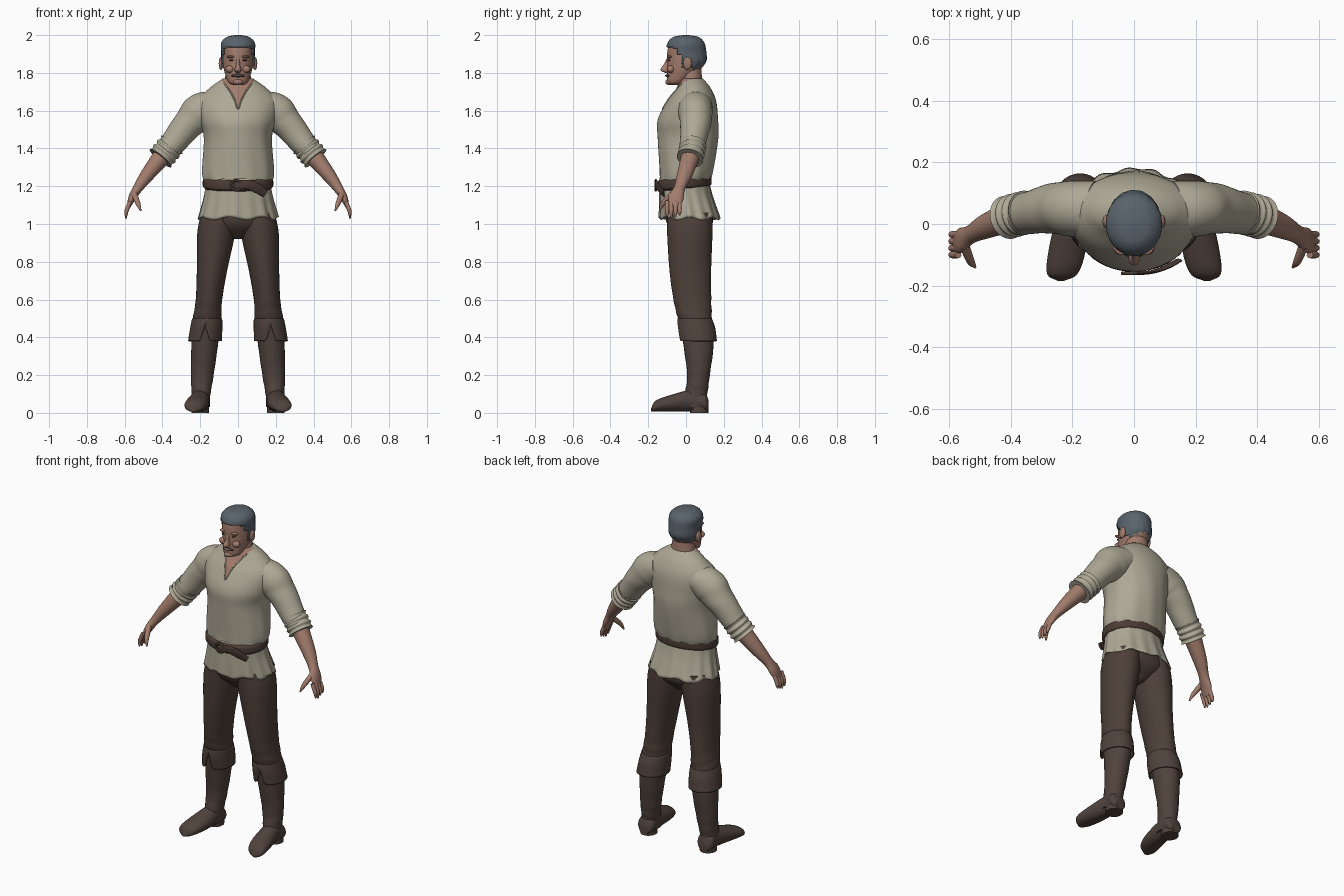
import bpy, bmesh
from math import sin, cos, exp, pi, radians
from mathutils import Vector
from mathutils.bvhtree import BVHTree

default_cube = bpy.data.objects.get("Cube")
if default_cube:
    bpy.data.objects.remove(default_cube, do_unlink=True)


def material(name, red, green, blue):
    colour = (red, green, blue, 1)
    mat = bpy.data.materials.new(name)
    mat.use_nodes = True
    mat.diffuse_color = colour
    shader = mat.node_tree.nodes["Principled BSDF"]
    shader.inputs["Base Color"].default_value = colour
    shader.inputs["Roughness"].default_value = .8
    return mat


linen = material("linen", .42, .39, .3)
cloth = material("brown_cloth", .075, .05, .04)
boot_leather = material("boot_leather", .08, .055, .045)
belt_leather = material("belt_leather", .07, .045, .035)
skin = material("skin", .36, .2, .15)
grey_hair = material("grey_hair", .1, .125, .15)
teeth_white = material("teeth_white", .5, .45, .4)
dark_brown = material("dark_brown", .07, .04, .035)


def finish(name, bm, materials):
    bmesh.ops.recalc_face_normals(bm, faces=bm.faces)
    mesh = bpy.data.meshes.new(name)
    bm.to_mesh(mesh)
    bm.free()
    for mat in materials:
        mesh.materials.append(mat)
    mesh.shade_smooth()
    mesh.set_sharp_from_angle(angle=radians(50))
    obj = bpy.data.objects.new(name, mesh)
    bpy.context.collection.objects.link(obj)
    return obj


def spline(stations, steps=8):
    """Smooth curve through stations of (x, y, z, radius_u, radius_v)."""
    points = [Vector(station) for station in stations]
    before = points[0] * 2 - points[1]
    after = points[-1] * 2 - points[-2]
    points = [before] + points + [after]
    curve = []
    for a, b, c, d in zip(points, points[1:], points[2:], points[3:]):
        for step in range(steps):
            t = step / steps
            bend = (c - a) * t + (a * 2 - b * 5 + c * 4 - d) * t * t
            curve.append(b + (bend + (b * 3 - a - c * 3 + d) * t ** 3) / 2)
    return curve + [points[-2]]


def loft(name, stations, mat, axis=None, side=1, sides=48, ripple=None,
         closed=True, floor=0, paint=None, keep=None):
    """Skin oval rings along the stations; they face the axis or follow the path."""
    curve = spline(stations)
    last = len(curve) - 1
    across, depth, up = Vector((1, 0, 0)), Vector((0, 1, 0)), Vector((0, 0, 1))
    bm = bmesh.new()
    rings = []
    for i, point in enumerate(curve):
        u, v = across, (depth if axis == "z" else up)
        if not axis:
            ahead = Vector(curve[min(i + 1, last)][:3])
            along = (ahead - Vector(curve[max(i - 1, 0)][:3])).normalized()
            v = (depth - along * along.y).normalized()
            u = v.cross(along)
        ring = []
        for k in range(sides):
            angle = 2 * pi * k / sides
            scale, lift = ripple(angle, i / last) if ripple else (1, 0)
            spoke = u * cos(angle) * point[3] + v * sin(angle) * point[4]
            co = Vector(point[:3]) + spoke * scale
            ring.append(bm.verts.new((co.x * side, co.y, max(co.z + lift, floor))))
        rings.append(ring)
    for low, high in zip(rings, rings[1:]):
        for k in range(sides):
            bm.faces.new((low[k - 1], low[k], high[k], high[k - 1]))
    if closed:
        bm.faces.new(rings[0])
        bm.faces.new(rings[-1])
    if keep:
        unwanted = [f for f in bm.faces if not keep(f.calc_center_median())]
        bmesh.ops.delete(bm, geom=unwanted, context="FACES")
    materials = [mat]
    if paint:
        materials.append(paint[0])
        for face in bm.faces:
            face.material_index = int(paint[1](face.calc_center_median()))
    return finish(name, bm, materials)


def ball(name, location, size, mat):
    bm = bmesh.new()
    bmesh.ops.create_uvsphere(bm, u_segments=24, v_segments=12, radius=1)
    bmesh.ops.scale(bm, vec=size, verts=bm.verts)
    bmesh.ops.translate(bm, vec=location, verts=bm.verts)
    return finish(name, bm, [mat])


def thicken(obj):
    obj.modifiers.new("thickness", "SOLIDIFY").thickness = .008


def centred(rows):
    return [(0, *row) for row in rows]


def arm(rows):
    """Rows of (x, z, radii); the arm swings forward as it goes out."""
    return [(x, .05 - max(x - .24, 0) ** 2, z, *radii) for x, z, *radii in rows]


def leg(rows):
    """Rows of (z, radii); the leg spreads outward and the calf sits back."""
    return [(.2 - .09 * z ** 1.3, .02 + .05 * exp(-((z - .28) / .28) ** 2), z, *radii)
            for z, *radii in rows]


# Shirt body with an open slit at the neck
def neck_width(z):
    return .006 + .08 * (max(z - 1.61, 0) / .15) ** 1.6


def in_neckline(co):
    return co.z > 1.61 and co.y < .03 and abs(co.x) < neck_width(co.z)


def waist_folds(angle, t):
    return 1 + .014 * (1 - t) ** 2 * cos(11 * angle + 7 * t), 0


shirt = loft("shirt_body", centred([
    (-.01, 1.21, .17, .13), (0, 1.27, .19, .14), (.01, 1.45, .18, .16),
    (.01, 1.55, .2, .16), (.03, 1.65, .21, .13), (.04, 1.72, .15, .09),
    (.03, 1.77, .08, .06)]), linen, "z", sides=112, ripple=waist_folds,
    paint=(skin, in_neckline))

# Neckline trim laid on the shirt surface
surface = BVHTree.FromPolygons([v.co for v in shirt.data.vertices],
                               [p.vertices for p in shirt.data.polygons])
trim = []
for k in range(-9, 10):
    z = 1.61 + .015 * abs(k)
    x = neck_width(z) * ((k > 0) - (k < 0))
    hit = surface.ray_cast(Vector((x, -1, z)), Vector((0, 1, 0)))[0]
    if hit:
        trim.append((*hit, .004, .004))
loft("neckline_trim", trim, linen, sides=8)


# Shirt tail below the belt, with folds
def tail_folds(angle, t):
    folds = .025 * cos(15 * angle) + .014 * cos(8 * angle + 1)
    return 1 + t * folds, .008 * t * cos(7 * angle)


thicken(loft("shirt_tail", centred([
    (-.01, 1.24, .17, .13), (0, 1.15, .18, .14), (.02, 1.03, .21, .16)]),
    linen, "z", sides=112, ripple=tail_folds, closed=False))

# Belt, buckle and hanging belt end
belt_rows = []
for k in range(-3, 4):
    bulge = .015 * (1 - (k / 3) ** 4)
    belt_rows.append((-.01, 1.215 + .01 * k, .172 + bulge, .13 + bulge))
loft("belt", centred(belt_rows), belt_leather, "z",
     ripple=lambda angle, t: (1, .012 * sin(angle)))
loft("belt_end", [(-.02, -.16, 1.2, .02, .006), (.05, -.157, 1.21, .024, .006),
                  (.1, -.142, 1.19, .026, .006), (.145, -.118, 1.16, .02, .006)],
     belt_leather)
bpy.ops.mesh.primitive_torus_add(major_radius=.027, minor_radius=.006,
                                 location=(-.01, -.16, 1.205), rotation=(pi / 2, 0, 0))
buckle = bpy.context.object
buckle.name = "buckle"
buckle.data.materials.append(belt_leather)
buckle.data.shade_smooth()

# Trouser seat
loft("trouser_seat", centred([(.01, 1.1, .17, .12), (.02, 1, .18, .12),
                              (.02, .92, .03, .05)]), cloth, "z")

# Neck, head and hair; the hair is a shell grown from the skull
loft("neck", centred([(.03, 1.69, .08, .06), (.02, 1.84, .06, .06)]), skin, "z")
skull = [(-.06, 1.735, .02, .02), (-.05, 1.75, .05, .05), (-.02, 1.8, .07, .08),
         (0, 1.85, .08, .1), (0, 1.9, .08, .1), (0, 1.95, .08, .09),
         (0, 1.98, .05, .06), (0, 1.99, .01, .01)]
loft("head", centred(skull), skin, "z")


def has_hair(co):
    edge = .04 if co.z < 1.83 else -.02 if co.z < 1.9 else -.045
    return co.z > 1.937 - .06 * abs(co.x) or co.y > edge


def combed(angle, t):
    return 1 + .012 * cos(17 * angle + 12 * t) * (1 - t), 0


thicken(loft("hair", centred([(y, z + .01, rx + .009, ry + .007)
                              for y, z, rx, ry in skull[2:]]),
             grey_hair, "z", sides=96, ripple=combed, keep=has_hair))

# Middle of the face
loft("nose", centred([(-.1, 1.8, .01, .01), (-.11, 1.815, .018, .025),
                      (-.1, 1.845, .01, .018), (-.09, 1.88, .01, .01)]), skin, "z")
ball("chin", (0, -.088, 1.752), (.028, .022, .017), skin)
ball("lips", (0, -.09, 1.785), (.035, .02, .01), dark_brown)
ball("teeth", (0, -.09, 1.786), (.03, .022, .006), teeth_white)


# Creases in the clothes
def sleeve_creases(angle, t):
    return 1 + .02 * t * sin(22 * t + 2 * cos(angle)), 0


def knee_creases(angle, t):
    return 1 + .05 * max(t - .45, 0) * sin(50 * t + 2.5 * cos(angle + 1)), 0


def ankle_creases(angle, t):
    return 1 + .022 * t * sin(40 * t + 2 * cos(angle)), 0


def front_split(angle, t):
    return 1, .08 * t * max(0, 1 - abs(angle - 1.5 * pi) / .3)


for label, side in (("left_", 1), ("right_", -1)):
    # Sides of the face
    ball(label + "ear", (side * .09, .008, 1.85), (.012, .022, .034), skin)
    ball(label + "eye", (side * .033, -.09, 1.867), (.014, .007, .005), dark_brown)
    ball(label + "brow", (side * .036, -.087, 1.885), (.024, .014, .007), skin)
    ball(label + "cheek", (side * .043, -.08, 1.82), (.024, .02, .02), skin)

    # Sleeve with rolled end
    loft(label + "sleeve", arm([
        (.12, 1.63, .08, .09), (.2, 1.59, .1, .09), (.27, 1.52, .08, .08),
        (.4, 1.36, .06, .06)]), linen, side=side, ripple=sleeve_creases)
    loft(label + "rolled_cuff", arm([
        (.35 + .01 * k, 1.42 - .012 * k, .07 + .004 * (-1) ** k, .067 + .004 * (-1) ** k)
        for k in range(7)]), linen, side=side)

    # Forearm and palm, then fingers and thumb
    loft(label + "forearm", arm([
        (.4, 1.36, .05, .05), (.48, 1.26, .037, .04), (.53, 1.19, .026, .03),
        (.56, 1.14, .02, .04), (.58, 1.09, .01, .03)]), skin, side=side)
    for finger in range(4):
        y = -.1 + .022 * finger
        tip = 1.03 + .008 * abs(finger - 1)
        loft(f"{label}finger_{finger + 1}", [
            (.57, y, 1.12, .011, .011), (.59, y, 1.07, .011, .011),
            (.593, y, tip, .004, .004)], skin, side=side, sides=16)
    loft(label + "thumb", [
        (.55, -.07, 1.16, .016, .016), (.53, -.12, 1.11, .013, .013),
        (.515, -.14, 1.07, .004, .004)], skin, side=side, sides=16)

    # Trouser leg, creased around the knee
    loft(label + "trouser_leg", leg([
        (1.06, .09, .12), (.95, .1, .12), (.75, .08, .11), (.6, .07, .1),
        (.5, .075, .09), (.44, .07, .08)]), cloth, "z", side, ripple=knee_creases)

    # Boot shaft, split turned-down top, foot and heel
    loft(label + "boot_shaft", leg([
        (.46, .07, .08), (.36, .07, .08), (.2, .06, .06), (.1, .05, .06),
        (.03, .05, .06)]), boot_leather, "z", side, ripple=ankle_creases)
    thicken(loft(label + "boot_top", leg([
        (.5, .08, .09), (.45, .085, .1), (.38, .09, .1)]),
        boot_leather, "z", side, ripple=front_split, closed=False))
    foot_rows = [(.12, .03, .03), (.1, .05, .05), (.04, .05, .06),
                 (-.08, .06, .045), (-.16, .05, .03), (-.185, .01, .01)]
    loft(label + "foot", [(.2 - .2 * min(y, 0), y, height + .005, width, height)
                          for y, width, height in foot_rows],
         boot_leather, "y", side, floor=.008)
    loft(label + "heel", [(.2, .07, z, .047, .05) for z in (0, .03)],
         boot_leather, "z", side)
